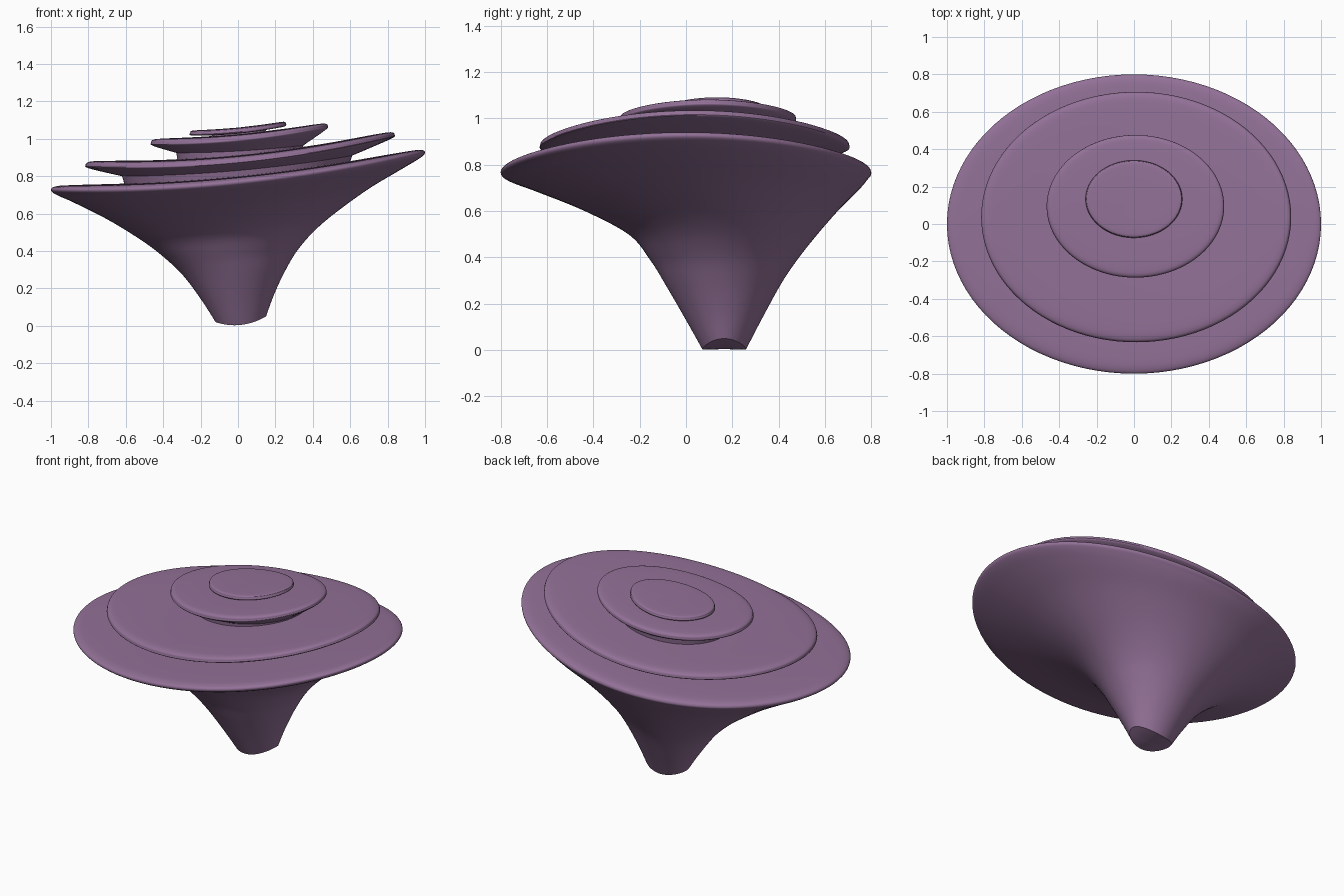
import bpy
import bmesh
from math import cos, sin, tau

SEGMENTS = 96
STEPS = 5

cube = bpy.data.objects.get("Cube")
if cube:
    bpy.data.objects.remove(cube)

mauve = bpy.data.materials.new("mauve")
mauve.use_nodes = True
mauve.diffuse_color = (0.29, 0.165, 0.31, 1)
mauve.node_tree.nodes["Principled BSDF"].inputs["Base Color"].default_value = mauve.diffuse_color


# A ring is (left x, left z, right x, right z, front y, back y, middle z).
def resize(ring, s, lift=0):
    """Shrink a ring along its own curved sheet and raise it."""
    xl, zl, xr, zr, yf, yb, zm = ring
    cx, cy = (xl + xr) / 2, (yf + yb) / 2
    slope, bend = (zr - zl) / 2, (zl + zr) / 2 - zm
    sheet = lambda u: zm + slope * u + bend * u * u + lift
    return (cx + (xl - cx) * s, sheet(-s), cx + (xr - cx) * s, sheet(s),
            cy + (yf - cy) * s, cy + (yb - cy) * s, zm + lift)


def smooth_rings(rings):
    """Catmull-Rom interpolation between successive rings."""
    result = []
    last = len(rings) - 1
    for i in range(last):
        a, b, c, d = (rings[min(max(i + k, 0), last)] for k in (-1, 0, 1, 2))
        for step in range(STEPS):
            t = step / STEPS
            result.append([q + t / 2 * (r - p + t * (2 * p - 5 * q + 4 * r - s + t * (3 * (q - r) + s - p)))
                           for p, q, r, s in zip(a, b, c, d)])
    return result + [rings[-1]]


def loft(name, rings):
    bm = bmesh.new()
    loops = []
    for xl, zl, xr, zr, yf, yb, zm in rings:
        loop = []
        for k in range(SEGMENTS):
            u, v = cos(tau * k / SEGMENTS), sin(tau * k / SEGMENTS)
            z = zm + (zr - zl) / 2 * u + ((zl + zr) / 2 - zm) * u * u
            loop.append(bm.verts.new(((xl + xr) / 2 + (xr - xl) / 2 * u,
                                      (yf + yb) / 2 + (yb - yf) / 2 * v, z)))
        loops.append(loop)
    for low, high in zip(loops, loops[1:]):
        for k in range(SEGMENTS):
            n = (k + 1) % SEGMENTS
            bm.faces.new((low[k], low[n], high[n], high[k]))
    bm.faces.new(loops[0][::-1])
    bm.faces.new(loops[-1])
    mesh = bpy.data.meshes.new(name)
    bm.to_mesh(mesh)
    bm.free()
    mesh.materials.append(mauve)
    obj = bpy.data.objects.new(name, mesh)
    bpy.context.collection.objects.link(obj)
    bpy.ops.object.select_all(action="DESELECT")
    obj.select_set(True)
    bpy.context.view_layer.objects.active = obj
    bpy.ops.object.shade_smooth_by_angle(angle=0.7)


def crown(rim, lift):
    """Rounded lip and gently domed top above a rim."""
    return [rim, resize(rim, 0.975, lift * 0.6), resize(rim, 0.87, lift * 0.85),
            resize(rim, 0.5, lift), resize(rim, 0.02, lift)]


# Flared stem opening into the widest cap
foot = (-0.12, 0.02, 0.15, 0.05, 0.07, 0.26, 0.005)
flare = [
    foot,
    (-0.19, 0.13, 0.19, 0.16, 0.0, 0.325, 0.13),
    (-0.29, 0.265, 0.25, 0.29, -0.09, 0.41, 0.285),
    (-0.40, 0.37, 0.33, 0.42, -0.155, 0.48, 0.39),
    (-0.52, 0.46, 0.46, 0.555, -0.25, 0.57, 0.505),
    (-0.70, 0.57, 0.68, 0.72, -0.45, 0.665, 0.615),
    (-0.88, 0.66, 0.87, 0.835, -0.66, 0.75, 0.70),
    (-0.97, 0.70, 0.97, 0.895, -0.77, 0.785, 0.742),
]
wide_rim = (-1.0, 0.725, 1.0, 0.925, -0.80, 0.80, 0.765)
sole = [resize(foot, s) for s in (0.05, 0.5, 0.8)]
loft("stem_and_wide_cap", sole + smooth_rings(flare + crown(wide_rim, 0.035)))


# Stacked upper caps, each with a short neck hidden under its rim
def cap(name, rim, neck, lift):
    root = resize(neck, 0.97, -0.06)
    lip = resize(rim, 0.975, -0.018)
    loft(name, [root] + smooth_rings([neck, lip] + crown(rim, lift)))


cap("middle_cap", (-0.815, 0.86, 0.837, 1.022, -0.63, 0.705, 0.883),
    (-0.62, 0.80, 0.61, 0.91, -0.46, 0.55, 0.83), 0.03)
cap("small_cap", (-0.465, 0.98, 0.48, 1.068, -0.285, 0.475, 1.0),
    (-0.33, 0.925, 0.35, 0.965, -0.18, 0.39, 0.935), 0.025)
cap("top_cap", (-0.255, 1.035, 0.255, 1.085, -0.07, 0.337, 1.048),
    (-0.14, 1.02, 0.15, 1.05, 0.03, 0.24, 1.028), 0.012)
